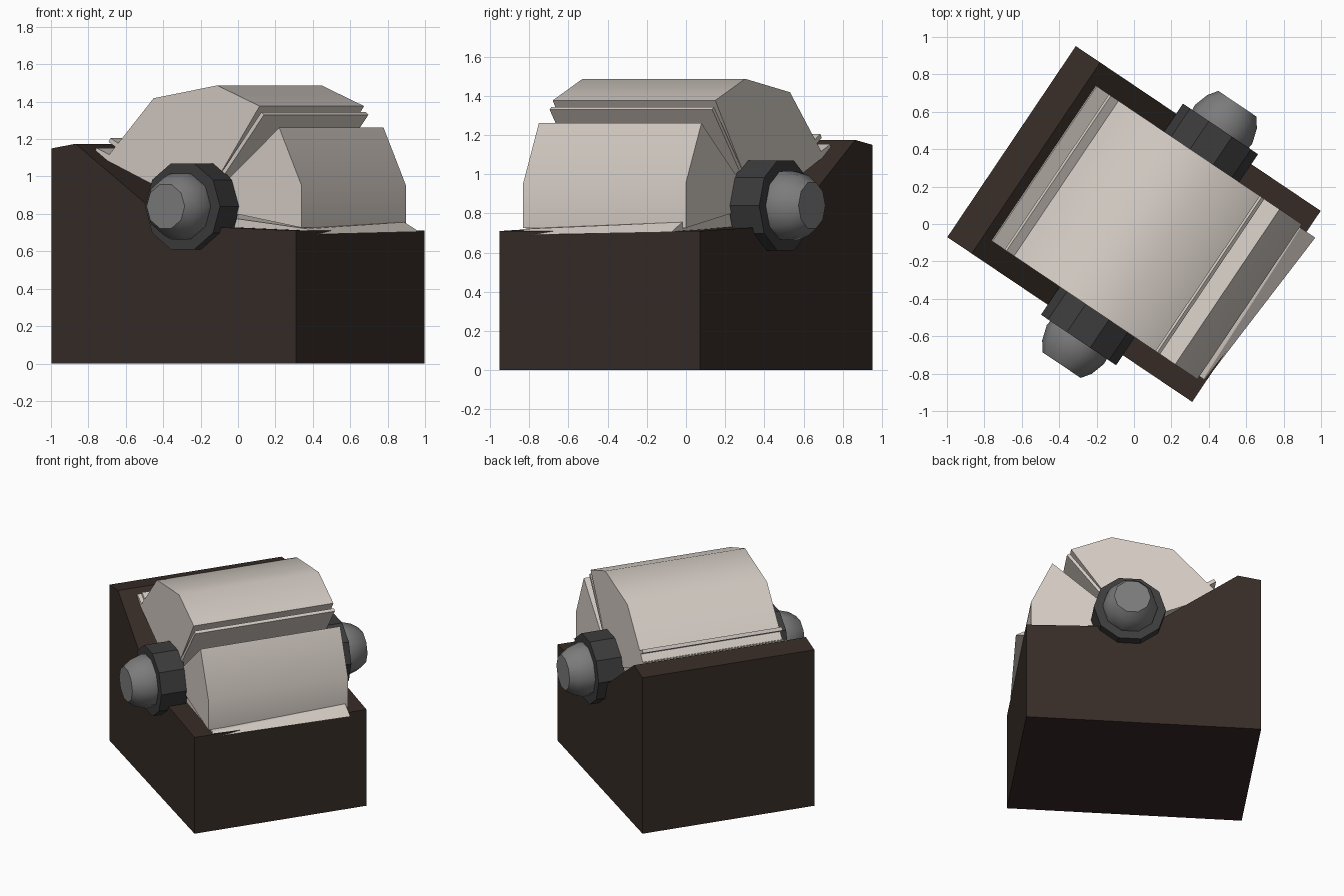
import bpy, bmesh, math
from mathutils import Matrix

if "Cube" in bpy.data.objects:
    bpy.data.objects.remove(bpy.data.objects["Cube"])

# Local frame: x across the block, y along the hinge, whole model turned about z
TURN = Matrix.Rotation(math.radians(-33.93), 4, 'Z')
CX, CZ = 0.10, 0.84          # hinge axis
HALF = 0.5                   # half length of the rolls


def material(name, rgb):
    m = bpy.data.materials.new(name)
    m.diffuse_color = (*rgb, 1)
    m.use_nodes = True
    m.node_tree.nodes["Principled BSDF"].inputs["Base Color"].default_value = m.diffuse_color
    return m


BROWN = material("dark_brown", (0.038, 0.025, 0.02))
IVORY = material("ivory", (0.66, 0.60, 0.55))
BLACK = material("charcoal", (0.045, 0.045, 0.045))
GREY = material("grey", (0.20, 0.20, 0.20))


def finish(name, bm, mat, smooth=None):
    bmesh.ops.recalc_face_normals(bm, faces=bm.faces)
    bm.transform(TURN)
    me = bpy.data.meshes.new(name)
    bm.to_mesh(me)
    bm.free()
    ob = bpy.data.objects.new(name, me)
    bpy.context.collection.objects.link(ob)
    me.materials.append(mat)
    if smooth:
        bpy.ops.object.select_all(action='DESELECT')
        ob.select_set(True)
        bpy.context.view_layer.objects.active = ob
        bpy.ops.object.shade_smooth_by_angle(angle=math.radians(smooth))
    return ob


def prism(name, near, half, mat, far=None, smooth=None):
    """Join an xz profile at y=-half to one at y=+half."""
    bm = bmesh.new()
    a = [bm.verts.new((x, -half, z)) for x, z in near]
    b = [bm.verts.new((x, half, z)) for x, z in (far or near)]
    bm.faces.new(a)
    bm.faces.new(b[::-1])
    for i in range(len(a)):
        j = (i + 1) % len(a)
        bm.faces.new((a[i], b[i], b[j], a[j]))
    return finish(name, bm, mat, smooth)


def polar(r, deg):
    t = math.radians(deg)
    return CX + r * math.cos(t), CZ + r * math.sin(t)


def lathe(name, profile, side, mat, sides=10, smooth=None):
    """Closed solid of revolution around the hinge; profile holds (y, radius)."""
    bm = bmesh.new()
    rings = []
    for y, r in profile:
        ring = []
        for k in range(sides):
            x, z = polar(r, 360 * (k + 0.5) / sides + 18)
            ring.append(bm.verts.new((x, side * y, z)))
        rings.append(ring)
    for p, q in zip(rings, rings[1:]):
        for k in range(sides):
            m = (k + 1) % sides
            bm.faces.new((p[k], p[m], q[m], q[k]))
    bm.faces.new(rings[0])
    bm.faces.new(rings[-1])
    return finish(name, bm, mat, smooth)


# Block with raised, sloping back
prism("base_block", [(-0.789, 0), (0.789, 0), (0.789, 0.71), (-0.02, 0.74),
                     (-0.632, 1.175), (-0.789, 1.15)], 0.6155, BROWN)

# Two fan-shaped rolls around the hinge
for name, angles in (("upper_roll", (155, 118, 81, 55)),
                     ("lower_roll", (40, 10, -10))):
    prism(name, [(CX, CZ)] + [polar(0.655, a) for a in angles], HALF, IVORY, smooth=50)


# Thin plates at the roll edges
def plate(name, inner, outer, deg, thick, half=HALF):
    t = math.radians(deg)
    dx, dz = -math.sin(t) * thick / 2, math.cos(t) * thick / 2
    (x0, z0), (x1, z1) = polar(inner, deg), polar(outer, deg)
    prism(name, [(x0 + dx, z0 + dz), (x1 + dx, z1 + dz),
                 (x1 - dx, z1 - dz), (x0 - dx, z0 - dz)], half, IVORY)


plate("mouth_plate", 0.05, 0.635, 51.5, 0.022)
plate("back_plate", 0.05, 0.745, 156.5, 0.035)
plate("back_lip", 0.5, 0.69, 149, 0.025)

# Lower plate sits slightly askew
prism("lower_plate", [(CX, 0.80), (0.77, 0.72), (0.785, 0.69), (CX, 0.74)], HALF - 0.02, IVORY,
      far=[(CX, 0.82), (0.75, 0.755), (0.845, 0.735), (0.84, 0.70), (CX, 0.74)][:2]
      + [(0.845, 0.705), (CX, 0.74)])

# Hinge collars and tapered end caps on both sides
for label, side in (("front", -1), ("rear", 1)):
    lathe(label + "_collar", [(0.49, 0.242), (0.68, 0.242)], side, BLACK)
    lathe(label + "_cap", [(0.66, 0.18), (0.71, 0.185), (0.79, 0.16), (0.842, 0.123)],
          side, GREY, smooth=40)
